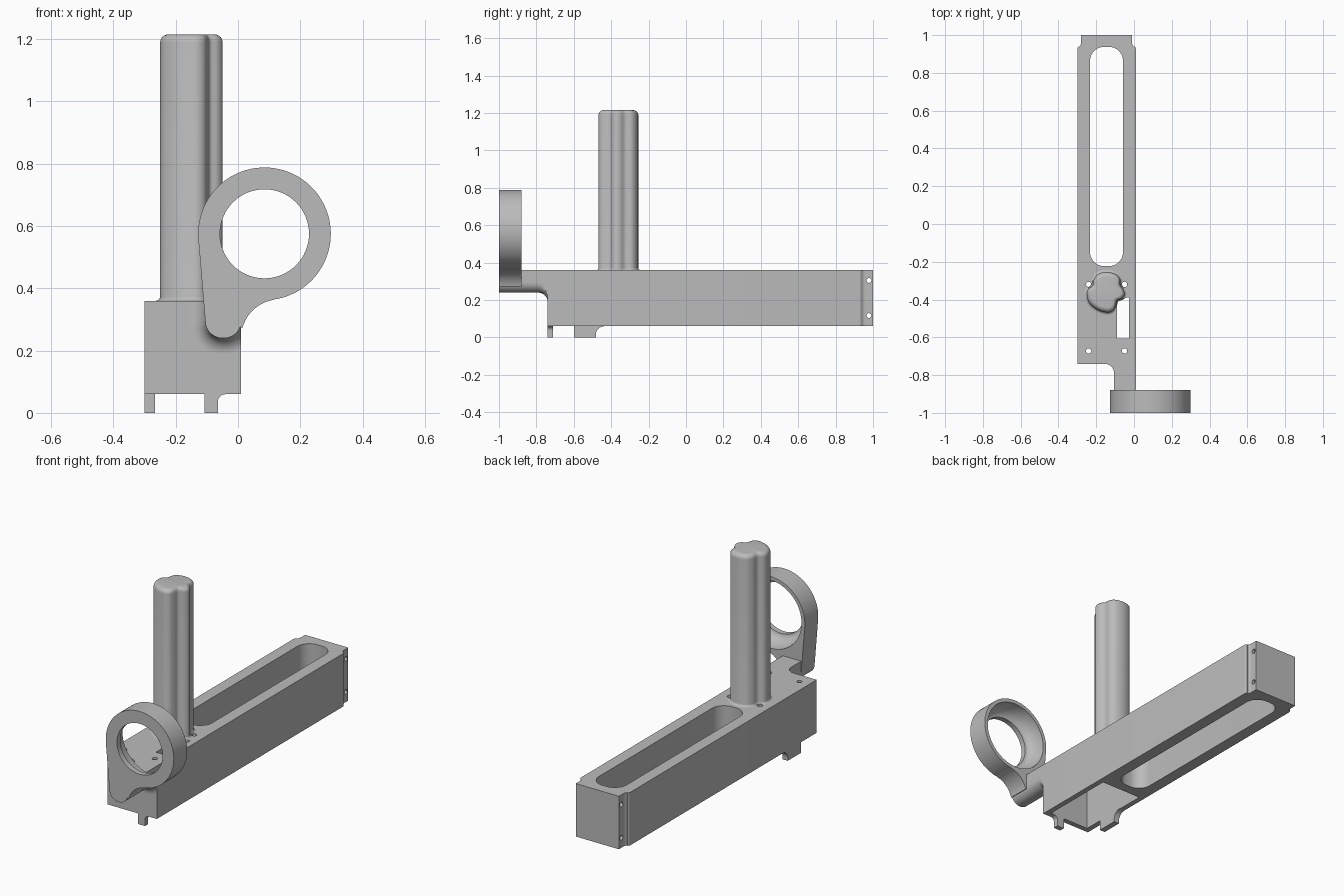
import bpy, bmesh
from math import sin, cos, radians
from mathutils import Vector

if "Cube" in bpy.data.objects:
    bpy.data.objects.remove(bpy.data.objects["Cube"])

grey = bpy.data.materials.new("plain grey")
grey.use_nodes = True
COLOUR = (0.5, 0.5, 0.5, 1)
grey.diffuse_color = COLOUR
grey.node_tree.nodes["Principled BSDF"].inputs["Base Color"].default_value = COLOUR


def loft(name, rings, caps=True):
    """Bridge a list of equally long closed rings and cap both ends."""
    bm = bmesh.new()
    loops = [[bm.verts.new(p) for p in ring] for ring in rings]
    n = len(loops[0])
    for a, b in zip(loops, loops[1:]):
        for i in range(n):
            j = (i + 1) % n
            bm.faces.new((a[i], a[j], b[j], b[i]))
    if caps:
        bm.faces.new(loops[0])
        bm.faces.new(loops[-1])
    bmesh.ops.recalc_face_normals(bm, faces=bm.faces)
    mesh = bpy.data.meshes.new(name)
    bm.to_mesh(mesh)
    bm.free()
    mesh.materials.append(grey)
    obj = bpy.data.objects.new(name, mesh)
    bpy.context.collection.objects.link(obj)
    return obj


def prism(name, outline, axis, lo, hi):
    """Extrude a 2D outline along an axis."""
    place = {"x": lambda u, v, w: (w, u, v),
             "y": lambda u, v, w: (u, w, v),
             "z": lambda u, v, w: (u, v, w)}[axis]
    return loft(name, [[place(u, v, w) for u, v in outline] for w in (lo, hi)])


def arc(cx, cy, r, start, end, steps=10):
    angles = [radians(start + (end - start) * i / steps) for i in range(steps + 1)]
    return [(cx + r * cos(a), cy + r * sin(a)) for a in angles]


def circle(cx, cy, r, n=24):
    return arc(cx, cy, r, 0, 360, n)[:-1]


def box(x0, x1, y0, y1, r=0.0):
    if not r:
        return [(x0, y0), (x1, y0), (x1, y1), (x0, y1)]
    return (arc(x1 - r, y1 - r, r, 0, 90) + arc(x0 + r, y1 - r, r, 90, 180)
            + arc(x0 + r, y0 + r, r, 180, 270) + arc(x1 - r, y0 + r, r, 270, 360))


def cut(obj, cutters):
    """Subtract each cutter and discard it."""
    bpy.context.view_layer.objects.active = obj
    for c in cutters:
        c.hide_render = True
        mod = obj.modifiers.new("cut", "BOOLEAN")
        mod.operation, mod.solver, mod.object = "DIFFERENCE", "EXACT", c
        bpy.ops.object.modifier_apply(modifier=mod.name)
        bpy.data.objects.remove(c)


def smooth(obj):
    bpy.ops.object.select_all(action="DESELECT")
    obj.select_set(True)
    bpy.context.view_layer.objects.active = obj
    bpy.ops.object.shade_smooth_by_angle(angle=radians(32))


# Long body with a narrowed rear end
LEFT, RIGHT, MID, BASE, TOP = 0.01, -0.30, -0.145, 0.06, 0.36
half = [(LEFT, -0.74), (LEFT, 0.925)] + arc(-0.01, 0.925, 0.02, 15, 50, 4) \
    + arc(0.013, 0.958, 0.023, 230, 180, 4) + [(-0.01, 1.0)]
body = prism("body", half + [(2 * MID - x, y) for x, y in reversed(half)], "z", BASE, TOP)

cutters = [
    prism("slot_cutter", box(-0.233, -0.058, -0.223, 0.938, 0.075), "z", 0, 0.5),
    prism("pocket_cutter", box(-0.27, -0.02, -0.71, -0.28), "z", 0, 0.31),
    prism("window_cutter", box(-0.09, -0.027, -0.605, -0.39), "z", 0.2, 0.5),
]
for x in (-0.24, -0.05):
    for y in (-0.32, -0.672):
        cutters.append(prism("screw_cutter", circle(x, y, 0.014), "z", 0, 0.5))
for z in (0.117, 0.305):
    cutters.append(prism("pin_cutter", circle(0.978, z, 0.013), "x", -0.5, 0.2))
cut(body, cutters)
smooth(body)

# Clip feet below the pocket walls, each with one flared side
front_foot = prism("front_foot", [(-0.108, BASE), (-0.108, 0), (-0.065, 0)]
                   + arc(-0.04, 0.035, 0.025, 180, 90), "y", -0.74, -0.71)
side_foot = prism("side_foot", [(-0.60, BASE), (-0.60, 0), (-0.482, 0)]
                  + arc(-0.437, 0.015, 0.045, 180, 90), "x", RIGHT, -0.267)
smooth(front_foot)
smooth(side_foot)

# Grooved upright handle: smooth closed section, flared foot, rounded top
section = [Vector(p) for p in (
    (-0.145, -0.255), (-0.10, -0.265), (-0.075, -0.29), (-0.072, -0.325),
    (-0.055, -0.35), (-0.05, -0.375), (-0.065, -0.395), (-0.09, -0.405),
    (-0.097, -0.43), (-0.11, -0.457), (-0.14, -0.468), (-0.19, -0.455),
    (-0.235, -0.42), (-0.25, -0.375), (-0.243, -0.345), (-0.22, -0.328),
    (-0.213, -0.295), (-0.19, -0.265))]
outline = []
for i in range(len(section)):
    a, b, c, d = (section[(i + k) % len(section)] for k in (-1, 0, 1, 2))
    for t in (0, 0.25, 0.5, 0.75):
        outline.append(0.5 * (2 * b + (c - a) * t + (2 * a - 5 * b + 4 * c - d) * t ** 2
                              + (3 * b - a - 3 * c + d) * t ** 3))
centre = Vector((MID, -0.36))
levels = [(0.012 * (1 - sin(radians(t))), TOP + 0.012 * (1 - cos(radians(t))))
          for t in (0, 30, 60, 90)]
levels += [(-0.025 * (1 - cos(radians(t))), 1.19 + 0.025 * sin(radians(t)))
           for t in (0, 20, 40, 60, 75, 90)]
rings = []
for grow, z in levels:
    flat = [centre + (p - centre) * (1 + grow / 0.1) for p in outline]
    rings.append([(p.x, p.y, z) for p in flat])
smooth(loft("handle", rings))

# Ring bracket: eye with a rounded tail
EYE_X, EYE_Z = 0.085, 0.575
tail = (arc(EYE_X, EYE_Z, 0.213, -81.5, 184, 64)
        + arc(-0.05, 0.295, 0.055, 184, 270)
        + arc(-0.045, 0.295, 0.055, 270, 340)
        + arc(0.135, 0.24, 0.125, 165, 100, 12))
ring = prism("ring_bracket", tail, "y", -1.0, -0.88)
# Lipped hole opening into a bowl at the back
bowl = [(0.143, -1.05), (0.143, -0.97)]
bowl += [(0.143 + 0.05 * sin(radians(t)), -0.87 - 0.10 * cos(radians(t)))
         for t in range(10, 91, 10)] + [(0.193, -0.85)]
cut(ring, [loft("bowl_cutter", [[(x, y, z) for x, z in circle(EYE_X, EYE_Z, r, 64)]
                                for r, y in bowl])])
smooth(ring)

# Arm joining the bracket to the body, flaring into the body face
steps = [(0, -0.885), (0, -0.79)]
steps += [(0.05 * (1 - cos(radians(t))), -0.79 + 0.05 * sin(radians(t)))
          for t in (20, 40, 55, 70, 80, 90)]
rings = []
for flare, y in steps:
    u = ([(LEFT, TOP), (-0.105 - flare, TOP)]
         + arc(-0.05, 0.295, 0.055 + flare, 180, 270)
         + arc(-0.045, 0.295, 0.055 + flare, 270, 360))
    rings.append([(min(x, LEFT), y, z) for x, z in u])
smooth(loft("arm", rings))
